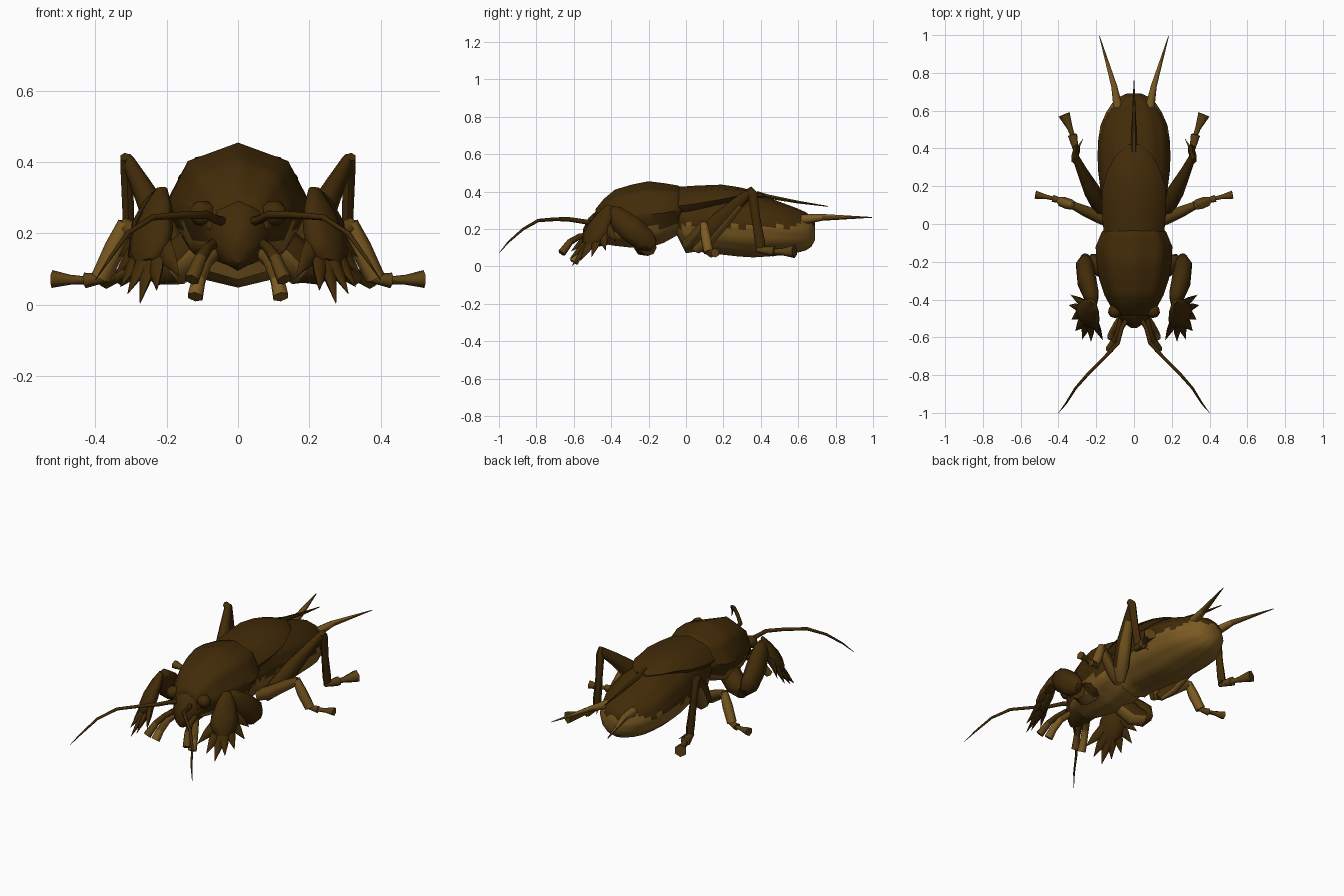
import bpy, bmesh, math
from mathutils import Vector


def material(name, rgb):
    m = bpy.data.materials.new(name)
    m.diffuse_color = (*rgb, 1)
    return m


DARK = material("dark brown", (0.054, 0.024, 0.0025))
MID = material("mid brown", (0.105, 0.053, 0.007))
LIGHT = material("light brown", (0.2, 0.103, 0.016))


def skin(name, rings, mats, rule=None, angle=50):
    """Join rings of points into a closed, capped skin."""
    bm = bmesh.new()
    loops = [[bm.verts.new(p) for p in r] for r in rings]
    n = len(loops[0])
    for a, b in zip(loops, loops[1:]):
        for i in range(n):
            bm.faces.new((a[i], a[(i + 1) % n], b[(i + 1) % n], b[i]))
    bm.faces.new(loops[0])
    bm.faces.new(loops[-1])
    bmesh.ops.recalc_face_normals(bm, faces=bm.faces)
    if rule:
        for f in bm.faces:
            f.material_index = int(rule(f.calc_center_median(), f.normal))
    mesh = bpy.data.meshes.new(name)
    bm.to_mesh(mesh)
    bm.free()
    for m in mats:
        mesh.materials.append(m)
    ob = bpy.data.objects.new(name, mesh)
    bpy.context.collection.objects.link(ob)
    bpy.ops.object.select_all(action='DESELECT')
    ob.select_set(True)
    bpy.context.view_layer.objects.active = ob
    bpy.ops.object.shade_smooth_by_angle(angle=math.radians(angle))
    return ob


def body(name, stations, mats, rule=None, sides=8, cuts=1, steps=1):
    """Loft polygons along y through stations of (y, half width, top z, bottom z).
    cuts and steps subdivide the faces so that colour borders can follow them."""
    corner = [(math.cos(2 * math.pi * i / sides), math.sin(2 * math.pi * i / sides)) for i in range(sides)]
    unit = []
    for i, (ax, az) in enumerate(corner):
        bx, bz = corner[(i + 1) % sides]
        unit += [(ax + (bx - ax) * k / cuts, az + (bz - az) * k / cuts) for k in range(cuts)]
    fine = [[p + (q - p) * k / steps for p, q in zip(a, b)]
            for a, b in zip(stations, stations[1:]) for k in range(steps)] + [stations[-1]]
    rings = [[(w * ux, y, (top + low) / 2 + (top - low) / 2 * uz) for ux, uz in unit]
             for y, w, top, low in fine]
    return skin(name, rings, mats, rule)


def limb(name, pts, mats, rule=None, sides=6, flat=1.0, side_axis=(1, 0, 0)):
    """Tapered tube through (x, y, z, radius) points, mirrored to both sides.
    flat scales the thickness along side_axis."""
    for s, label in ((1, "_right"), (-1, "_left")):
        path = [Vector((p[0] * s, p[1], p[2])) for p in pts]
        axis = Vector((side_axis[0] * s, side_axis[1], side_axis[2]))
        rings = []
        for i, p in enumerate(path):
            d = (path[min(i + 1, len(path) - 1)] - path[max(i - 1, 0)]).normalized()
            u = (axis - d * axis.dot(d)).normalized()
            v = d.cross(u)
            r = pts[i][3]
            rings.append([p + u * (r * flat * math.cos(t)) + v * (r * math.sin(t))
                          for t in (2 * math.pi * (k + 0.5) / sides for k in range(sides))])
        skin(name + label, rings, mats, rule, 66)


# Thorax shield with a pale underside
body("thorax_shield", [(-0.02, 0.14, 0.41, 0.20), (-0.04, 0.17, 0.432, 0.17),
                       (-0.12, 0.203, 0.445, 0.125), (-0.20, 0.20, 0.455, 0.10),
                       (-0.29, 0.185, 0.437, 0.10), (-0.38, 0.155, 0.41, 0.11),
                       (-0.44, 0.122, 0.36, 0.12), (-0.485, 0.085, 0.305, 0.14)],
     [DARK, LIGHT],
     lambda c, n: c.z < (0.21 + 0.015 * math.sin(c.y * 70) if c.y > -0.35 else 0.17), cuts=4, steps=3)

# Head, mouth and eyes
body("head", [(-0.40, 0.11, 0.32, 0.12), (-0.47, 0.092, 0.305, 0.105),
              (-0.52, 0.062, 0.26, 0.095), (-0.55, 0.015, 0.20, 0.115)], [DARK])
limb("eye", [(0.07, -0.44, 0.25, 0.022), (0.09, -0.455, 0.255, 0.036),
             (0.115, -0.47, 0.258, 0.034), (0.13, -0.48, 0.26, 0.014)], [DARK], sides=8)

# Abdomen, pale below a ragged line
body("abdomen", [(-0.05, 0.14, 0.39, 0.17), (0.0, 0.156, 0.40, 0.07), (0.06, 0.163, 0.405, 0.08),
                 (0.12, 0.168, 0.41, 0.07), (0.20, 0.180, 0.41, 0.062), (0.28, 0.19, 0.40, 0.053),
                 (0.36, 0.193, 0.39, 0.048), (0.44, 0.19, 0.368, 0.053), (0.52, 0.178, 0.338, 0.06),
                 (0.59, 0.148, 0.312, 0.072), (0.64, 0.115, 0.29, 0.085), (0.67, 0.085, 0.268, 0.105),
                 (0.69, 0.04, 0.235, 0.14)],
     [DARK, LIGHT],
     lambda c, n: c.z < 0.218 + 0.012 * math.sin(c.y * 55) or (c.y > 0.615 and abs(c.x) > 0.065 and c.z < 0.27),
     sides=12, cuts=3, steps=2)

# Folded wing covers, and the rolled hind wings trailing behind
body("wing_covers", [(-0.045, 0.16, 0.425, 0.22), (0.06, 0.17, 0.432, 0.24), (0.19, 0.168, 0.437, 0.28),
                     (0.28, 0.14, 0.424, 0.33), (0.36, 0.10, 0.405, 0.35),
                     (0.42, 0.035, 0.385, 0.36)], [DARK])
body("hind_wing_tail", [(0.38, 0.016, 0.405, 0.37), (0.44, 0.015, 0.386, 0.36),
                        (0.60, 0.009, 0.352, 0.335), (0.76, 0.002, 0.323, 0.318)], [DARK], sides=6)

# Tail feelers
limb("tail_feeler", [(0.085, 0.62, 0.25, 0.028), (0.105, 0.73, 0.262, 0.018),
                     (0.183, 0.995, 0.262, 0.002)], [MID, LIGHT], lambda c, n: c.y < 0.74 or n.z > 0.4)

# Antennae
limb("antenna", [(0.03, -0.49, 0.23, 0.014), (0.065, -0.55, 0.24, 0.013), (0.085, -0.63, 0.252, 0.012),
                 (0.15, -0.70, 0.252, 0.010), (0.24, -0.79, 0.245, 0.009), (0.31, -0.87, 0.20, 0.007),
                 (0.36, -0.95, 0.13, 0.005), (0.40, -1.0, 0.07, 0.001)], [DARK])

# Two pairs of mouth feelers
limb("outer_palp", [(0.07, -0.50, 0.17, 0.016), (0.085, -0.57, 0.16, 0.015), (0.105, -0.62, 0.13, 0.018),
                    (0.13, -0.665, 0.07, 0.022)], [DARK, MID], lambda c, n: c.z < 0.12)
limb("inner_palp", [(0.06, -0.48, 0.15, 0.018), (0.09, -0.53, 0.12, 0.019), (0.11, -0.57, 0.07, 0.021),
                    (0.12, -0.60, 0.022, 0.024)], [MID, LIGHT], lambda c, n: c.z < 0.1)

# Digging front legs: coxa, heavy thigh and broad toothed shovel
limb("front_coxa", [(0.12, -0.24, 0.16, 0.06), (0.18, -0.22, 0.11, 0.06),
                    (0.24, -0.20, 0.10, 0.045)], [DARK, LIGHT],
     lambda c, n: n.z < -0.4 and c.x ** 2 < 0.04, sides=8)
limb("front_thigh", [(0.255, -0.175, 0.11, 0.035), (0.262, -0.22, 0.14, 0.068),
                     (0.25, -0.30, 0.205, 0.075), (0.225, -0.38, 0.27, 0.06),
                     (0.215, -0.425, 0.30, 0.03)], [DARK], sides=8, flat=0.7)
PLANE = (0.71, -0.6, 0.36)
limb("front_shovel", [(0.215, -0.41, 0.325, 0.022), (0.228, -0.435, 0.27, 0.055),
                      (0.243, -0.47, 0.20, 0.078), (0.25, -0.50, 0.15, 0.075),
                      (0.255, -0.52, 0.115, 0.045)], [DARK], sides=8, flat=0.5, side_axis=PLANE)
claws = [((0.255, -0.43, 0.215), (0.335, -0.375, 0.135)), ((0.265, -0.45, 0.185), (0.345, -0.43, 0.085)),
         ((0.265, -0.47, 0.16), (0.33, -0.505, 0.05)), ((0.255, -0.50, 0.14), (0.31, -0.565, 0.03)),
         ((0.245, -0.50, 0.14), (0.275, -0.61, 0.003)), ((0.23, -0.51, 0.14), (0.228, -0.622, 0.04)),
         ((0.215, -0.51, 0.17), (0.165, -0.615, 0.08))]
for i, (a, b) in enumerate(claws):
    m = [a[k] * 0.5 + b[k] * 0.5 for k in range(3)]
    limb(f"claw_{i + 1}", [(*a, 0.034), (*m, 0.024), (*b, 0.001)], [DARK], flat=0.6, side_axis=PLANE)

# Middle legs
limb("middle_thigh", [(0.12, 0.01, 0.12, 0.035), (0.18, 0.035, 0.14, 0.036), (0.26, 0.07, 0.19, 0.03),
                      (0.325, 0.10, 0.225, 0.022)], [MID, LIGHT], lambda c, n: n.z < -0.3, side_axis=(0, 1, 0))
limb("middle_shin", [(0.315, 0.095, 0.23, 0.022), (0.345, 0.105, 0.16, 0.03),
                     (0.385, 0.12, 0.075, 0.028)], [LIGHT], side_axis=(0, 1, 0))
limb("middle_foot", [(0.37, 0.12, 0.075, 0.012), (0.43, 0.135, 0.068, 0.022), (0.432, 0.136, 0.068, 0.012),
                     (0.47, 0.145, 0.07, 0.014), (0.522, 0.155, 0.072, 0.025)],
     [MID], side_axis=(0, 1, 0))

# Hind legs: long thigh pale on its lower face, upright shin, flared foot
limb("hind_thigh", [(0.14, 0.05, 0.09, 0.03), (0.18, 0.10, 0.15, 0.058), (0.225, 0.18, 0.24, 0.056),
                    (0.275, 0.28, 0.34, 0.036), (0.31, 0.355, 0.405, 0.024)],
     [DARK, LIGHT], lambda c, n: n.z < -0.45 and c.z < 0.34, sides=8, flat=0.75)
limb("hind_shin", [(0.318, 0.335, 0.415, 0.018), (0.312, 0.355, 0.39, 0.026), (0.308, 0.375, 0.25, 0.023),
                   (0.305, 0.395, 0.13, 0.027), (0.305, 0.40, 0.085, 0.022)], [DARK], flat=0.8)
limb("hind_foot", [(0.305, 0.38, 0.09, 0.015), (0.325, 0.47, 0.08, 0.028), (0.327, 0.475, 0.08, 0.014),
                   (0.34, 0.51, 0.078, 0.018), (0.37, 0.58, 0.08, 0.036)], [MID])
for i, (x, y) in enumerate(((0.27, 0.45), (0.345, 0.46))):
    limb(f"hind_spur_{i + 1}", [(0.305, 0.39, 0.10, 0.012), (x, y, 0.075, 0.001)], [MID], sides=4)
